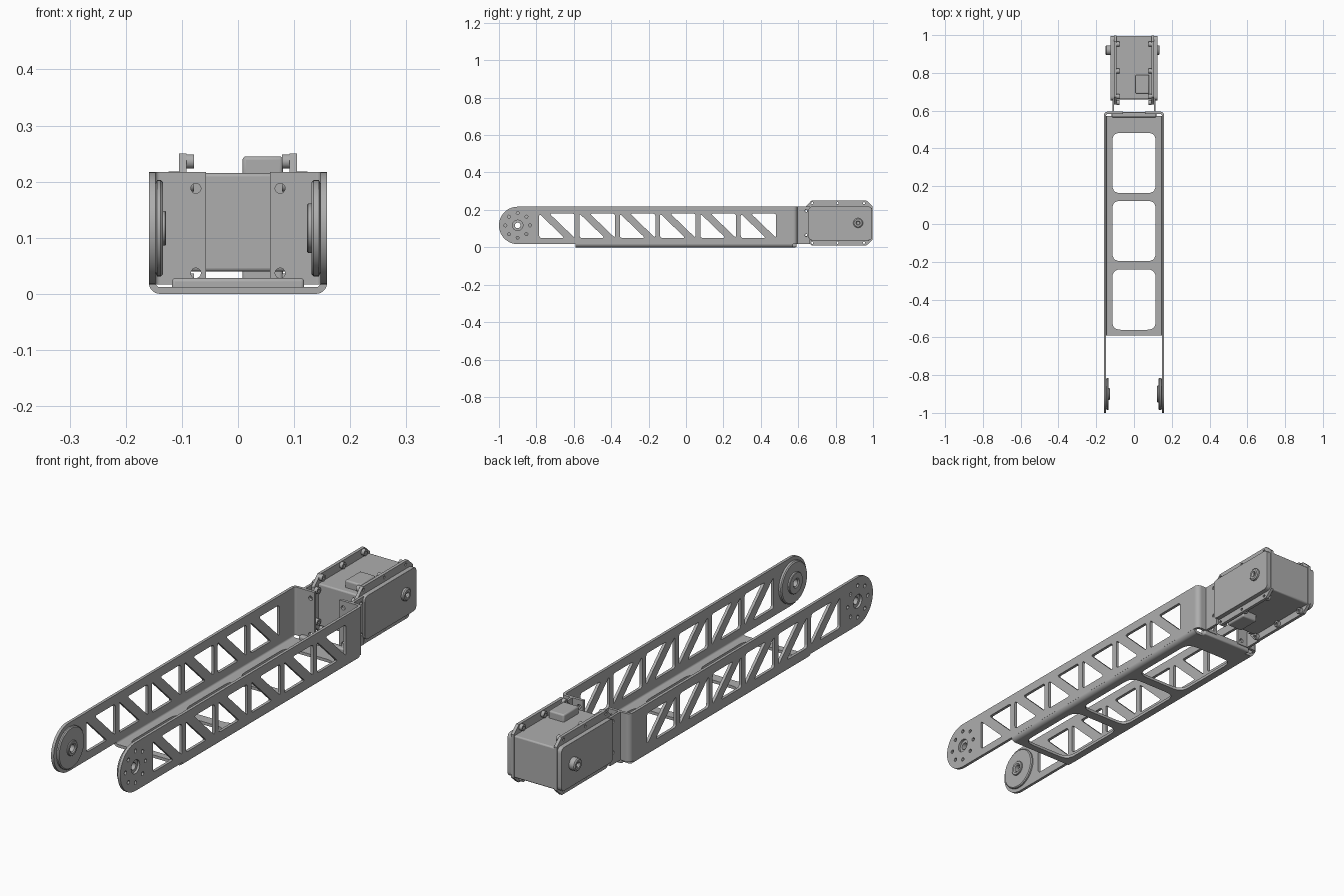
import bpy, bmesh
from math import sin, cos, pi
from mathutils import Vector

cube = bpy.data.objects.get("Cube")
if cube:
    bpy.data.objects.remove(cube, do_unlink=True)

grey = bpy.data.materials.new("aluminium_grey")
grey.use_nodes = True
COL = (0.42, 0.42, 0.42, 1)
grey.diffuse_color = COL
grey.node_tree.nodes["Principled BSDF"].inputs["Base Color"].default_value = COL

# Maps profile coordinates (a, b) and depth c to world axes
AXES = {"x": lambda a, b, c: (c, a, b),
        "y": lambda a, b, c: (a, c, b),
        "z": lambda a, b, c: (a, b, c)}


def finish(name, bm, bevel=0):
    bmesh.ops.remove_doubles(bm, verts=bm.verts, dist=1e-5)
    bmesh.ops.recalc_face_normals(bm, faces=bm.faces)
    mesh = bpy.data.meshes.new(name)
    bm.to_mesh(mesh)
    bm.free()
    mesh.materials.append(grey)
    ob = bpy.data.objects.new(name, mesh)
    bpy.context.collection.objects.link(ob)
    if bevel:
        mod = ob.modifiers.new("Bevel", "BEVEL")
        mod.width, mod.segments, mod.limit_method = bevel, 3, "ANGLE"
    bpy.ops.object.select_all(action="DESELECT")
    ob.select_set(True)
    bpy.context.view_layer.objects.active = ob
    bpy.ops.object.shade_smooth_by_angle(angle=pi / 6)
    return ob


def circle(a, b, r, n=20):
    return [(a + r * cos(2 * pi * i / n), b + r * sin(2 * pi * i / n)) for i in range(n)]


def rounded(points, r, n=5):
    """Round each corner of a polygon with a tangent curve."""
    out = []
    for i, p in enumerate(points):
        p = Vector(p)
        u = (Vector(points[i - 1]) - p).normalized()
        v = (Vector(points[(i + 1) % len(points)]) - p).normalized()
        for k in range(n + 1):
            t = k / n
            out.append(tuple(p + u * r * (1 - t) ** 2 + v * r * t ** 2))
    return out


def rect(a0, a1, b0, b1):
    return [(a0, b0), (a1, b0), (a1, b1), (a0, b1)]


def plate(name, axis, loops, c0, c1, bevel=0):
    """Extrude an outline with holes from c0 to c1 along an axis."""
    cu = bpy.data.curves.new(name, "CURVE")
    cu.dimensions, cu.fill_mode, cu.extrude = "2D", "BOTH", abs(c1 - c0) / 2
    for loop in loops:
        sp = cu.splines.new("POLY")
        sp.points.add(len(loop) - 1)
        for pt, (a, b) in zip(sp.points, loop):
            pt.co = (a, b, 0, 1)
        sp.use_cyclic_u = True
    tmp = bpy.data.objects.new(name + "_outline", cu)
    bpy.context.collection.objects.link(tmp)
    deps = bpy.context.evaluated_depsgraph_get()
    mesh = bpy.data.meshes.new_from_object(tmp.evaluated_get(deps))
    bm = bmesh.new()
    bm.from_mesh(mesh)
    bpy.data.objects.remove(tmp)
    bpy.data.curves.remove(cu)
    bpy.data.meshes.remove(mesh)
    for v in bm.verts:
        v.co = AXES[axis](v.co.x, v.co.y, v.co.z + (c0 + c1) / 2)
    return finish(name, bm, bevel)


def box(name, x0, x1, y0, y1, z0, z1, bevel=0):
    bm = bmesh.new()
    bmesh.ops.create_cube(bm, size=1)
    for v in bm.verts:
        v.co = ((x0 + x1) / 2 + v.co.x * (x1 - x0), (y0 + y1) / 2 + v.co.y * (y1 - y0),
                (z0 + z1) / 2 + v.co.z * (z1 - z0))
    return finish(name, bm, bevel)


def turned(name, profile, y, z, n=40):
    """Spin a closed (radius, x) profile around an x-parallel axis."""
    bm = bmesh.new()
    rings = [[bm.verts.new((x, y + r * cos(2 * pi * i / n), z + r * sin(2 * pi * i / n)))
              for i in range(n)] for r, x in profile]
    for k, ring in enumerate(rings):
        prev = rings[k - 1]
        for i in range(n):
            j = (i + 1) % n
            bm.faces.new((prev[i], prev[j], ring[j], ring[i]))
    return finish(name, bm)


def bend(a, b, sign, start, n=8):
    """Quarter ring outline for a sheet metal bend."""
    ang = [start + pi / 2 * i / n for i in range(n + 1)]
    outer = [(sign * (a + 0.02 * cos(t)), b + 0.02 * sin(t)) for t in ang]
    inner = [(sign * (a + 0.008 * cos(t)), b + 0.008 * sin(t)) for t in ang]
    return outer + inner[::-1]


# Side rail outline: round front end, triangular truss windows, bolt circle
PY, PZ, R = -0.9, 0.117, 0.1
rail = [(PY + R * cos(t), PZ + R * sin(t)) for t in [pi / 2 + pi * i / 24 for i in range(25)]]
rail += [(0.575, PZ - R), (0.575, PZ + R)]
rail_loops = [rail, circle(PY, PZ, 0.028, 28)]
rail_loops += [circle(a, b, 0.008, 12) for a, b in circle(PY, PZ, 0.066, 8)]
for i in range(6):
    y = -0.785 + 0.2155 * i
    rail_loops.append(rounded([(y, 0.05), (y + 0.135, 0.05), (y, 0.18)], 0.014))
    rail_loops.append(rounded([(y + 0.19, 0.18), (y + 0.055, 0.18), (y + 0.19, 0.05)], 0.014))

# Servo rim outline with cut corners and screw holes
rim = [(0.632, 0.05), (0.672, 0.01), (0.965, 0.01), (0.998, 0.04),
       (0.998, 0.22), (0.965, 0.25), (0.672, 0.25), (0.632, 0.21)]
screws = [(y, z) for y in (0.675, 0.81, 0.952) for z in (0.024, 0.236)]
screws += [(0.643, 0.065), (0.643, 0.195)]

for s, side in ((1, "left"), (-1, "right")):
    plate(side + "_rail", "x", rail_loops, s * 0.147, s * 0.159)
    # Folded rear flange and bends
    plate(side + "_rear_bend", "z", [bend(0.139, 0.575, s, 0)], 0.017, 0.217)
    flange = [rect(min(s * 0.057, s * 0.139), max(s * 0.057, s * 0.139), 0.017, 0.217)]
    flange += [circle(s * 0.075, z, 0.009, 14) for z in (0.037, 0.188)]
    plate(side + "_rear_flange", "y", flange, 0.583, 0.595)
    plate(side + "_floor_bend", "y", [bend(0.139, 0.02, s, -pi / 2)], -0.59, 0.572)
    # Tab that carries the servo
    tab = [rect(0.59, 0.662, 0.017, 0.217)] + [circle(0.643, z, 0.007, 12) for z in (0.065, 0.195)]
    plate(side + "_servo_tab", "x", tab, s * 0.105, s * 0.115)
    # Pivot disc inside the rail
    face, boss, br = (0.131, 0.123, 0.044) if s > 0 else (0.134, 0.128, 0.031)
    turned(side + "_pivot_disc",
           [(0.015, s * 0.15), (0.08, s * 0.147), (0.086, s * 0.144), (0.086, s * (face + 0.004)),
            (0.082, s * face), (br, s * face), (br, s * (boss + 0.002)), (br - 0.002, s * boss),
            (0.02, s * boss), (0.015, s * (boss + 0.004))], PY, PZ)
    # Servo rim, end cap, screw lugs and output horn
    plate(side + "_servo_rim", "x", [rim] + [circle(a, b, 0.006, 10) for a, b in screws],
          s * 0.092, s * 0.105)
    plate(side + "_servo_cap", "x", [rounded(rect(0.655, 0.995, 0.037, 0.218), 0.022)],
          s * 0.1, s * 0.124, 0.008)
    for k, (a, b) in enumerate(screws):
        plate(f"{side}_screw_lug_{k}", "x", [circle(a, b, 0.013, 14), circle(a, b, 0.006, 10)],
              s * 0.078, s * 0.092)
    tip = 0.136 if s > 0 else 0.15
    turned(side + "_servo_horn", [(0.008, s * 0.12), (0.026, s * 0.12), (0.026, s * (tip - 0.004)),
                                  (0.021, s * tip), (0.012, s * tip), (0.008, s * (tip - 0.006))],
           0.92, 0.13, 24)

# Floor plate with three rounded windows, and its rear lip
floor = [rect(-0.139, 0.139, -0.59, 0.572)]
for y in (-0.56, -0.197, 0.163):
    floor.append(rounded(rect(-0.115, 0.115, y, y + 0.32), 0.045))
plate("floor_plate", "z", floor, 0, 0.012)
box("floor_rear_lip", -0.118, 0.118, 0.565, 0.592, 0, 0.028, 0.006)

# Servo body and cable sockets
box("servo_body", -0.1, 0.1, 0.66, 0.995, 0.04, 0.215, 0.006)
box("upper_socket", 0.008, 0.08, 0.69, 0.79, 0.2, 0.245, 0.006)
box("lower_socket", 0.008, 0.08, 0.69, 0.79, 0.01, 0.06, 0.006)
